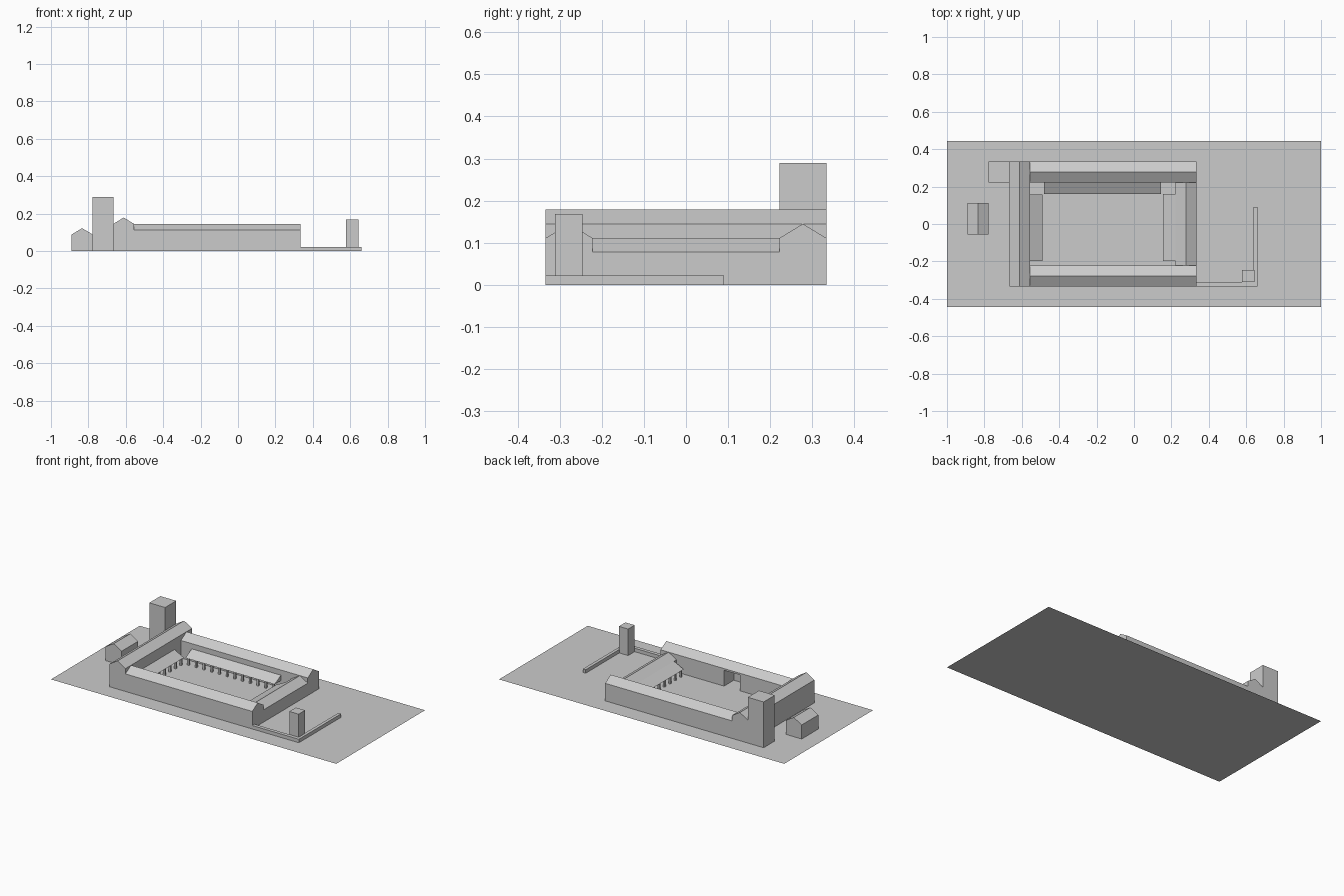
import bpy

if "Cube" in bpy.data.objects:
    bpy.data.objects.remove(bpy.data.objects["Cube"])

U = 1 / 9  # layout module


def mesh(name, verts, faces):
    me = bpy.data.meshes.new(name)
    me.from_pydata(verts, [], faces)
    ob = bpy.data.objects.new(name, me)
    bpy.context.collection.objects.link(ob)
    return ob


def prism(name, profile, a, b, axis):
    """Extrude a (horizontal, z) profile from a to b along axis 'x' or 'y'."""
    n = len(profile)
    place = (lambda p, t: (t, p[0], p[1])) if axis == 'x' else (lambda p, t: (p[0], t, p[1]))
    verts = [place(p, t) for t in (a, b) for p in profile]
    faces = [tuple(range(n))[::-1], tuple(range(n, 2 * n))]
    faces += [(i, (i + 1) % n, n + (i + 1) % n, n + i) for i in range(n)]
    ob = mesh(name, verts, faces)
    import bmesh
    bm = bmesh.new()
    bm.from_mesh(ob.data)
    bmesh.ops.recalc_face_normals(bm, faces=bm.faces)
    bm.to_mesh(ob.data)
    bm.free()
    return ob


def box(name, x0, x1, y0, y1, z0, z1):
    return prism(name, [(x0, z0), (x1, z0), (x1, z1), (x0, z1)], y0, y1, 'y')


def gabled(name, c0, c1, eave, ridge, a, b, axis):
    return prism(name, [(c0, 0), (c1, 0), (c1, eave), ((c0 + c1) / 2, ridge), (c0, eave)], a, b, axis)


def gallery(name, wall, edge, a, b, axis, count):
    """Lean-to roof against a wall, on a row of square posts."""
    prism(name + "_roof", [(wall, .044), (edge, .044), (wall, .078)], a, b, axis)
    c = edge + (.01 if wall > edge else -.01)
    h = .006
    for i in range(count):
        t = a + .015 + (b - a - .03) * i / (count - 1)
        x, y = (t, c) if axis == 'x' else (c, t)
        box(f"{name}_post_{i}", x - h, x + h, y - h, y + h, 0, .044)


# Flat site
mesh("site_ground", [(-1, -4 * U, 0), (1, -4 * U, 0), (1, 4 * U, 0), (-1, 4 * U, 0)], [(0, 1, 2, 3)])

# Four wings round the courtyard
south = gabled("south_wing", -3 * U, -2 * U, U, .145, -5 * U, 3 * U, 'x')
gabled("north_wing", 2 * U, 3 * U, U, .145, -5 * U, 3 * U, 'x')
gabled("west_hall", -6 * U, -5 * U, .145, .179, -3 * U, 3 * U, 'y')
gabled("east_wing", 2 * U, 3 * U, .078, U, -2 * U, 2 * U, 'y')

# Recessed entrance on the courtyard side of the south wing
cutter = box("entrance_cutter", -2 * U, -U, -.32, -.2, -.02, .1)
cutter.hide_render = True
cutter.hide_viewport = True
mod = south.modifiers.new("entrance", 'BOOLEAN')
mod.operation = 'DIFFERENCE'
mod.object = cutter

# Covered walks
gallery("north_gallery", 2 * U, .16, -.48, .145, 'x', 12)
gallery("west_gallery", -5 * U, -.49, -.198, .158, 'y', 7)
gallery("east_gallery", 2 * U, .155, -.198, .16, 'y', 7)

# Main tower and outlying hut
box("main_tower", -7 * U, -6 * U, 2 * U, 3 * U, 0, .29)
gabled("hut", -8 * U, -7 * U, .089, .122, -.055, U, 'y')

# Low yard wall with a small gate tower
box("yard_wall_south", 3 * U, .66, -3 * U, -.311, 0, .022)
box("yard_wall_east", .64, .66, -.311, .09, 0, .022)
box("gate_tower", .578, .643, -.311, -.246, 0, .168)
